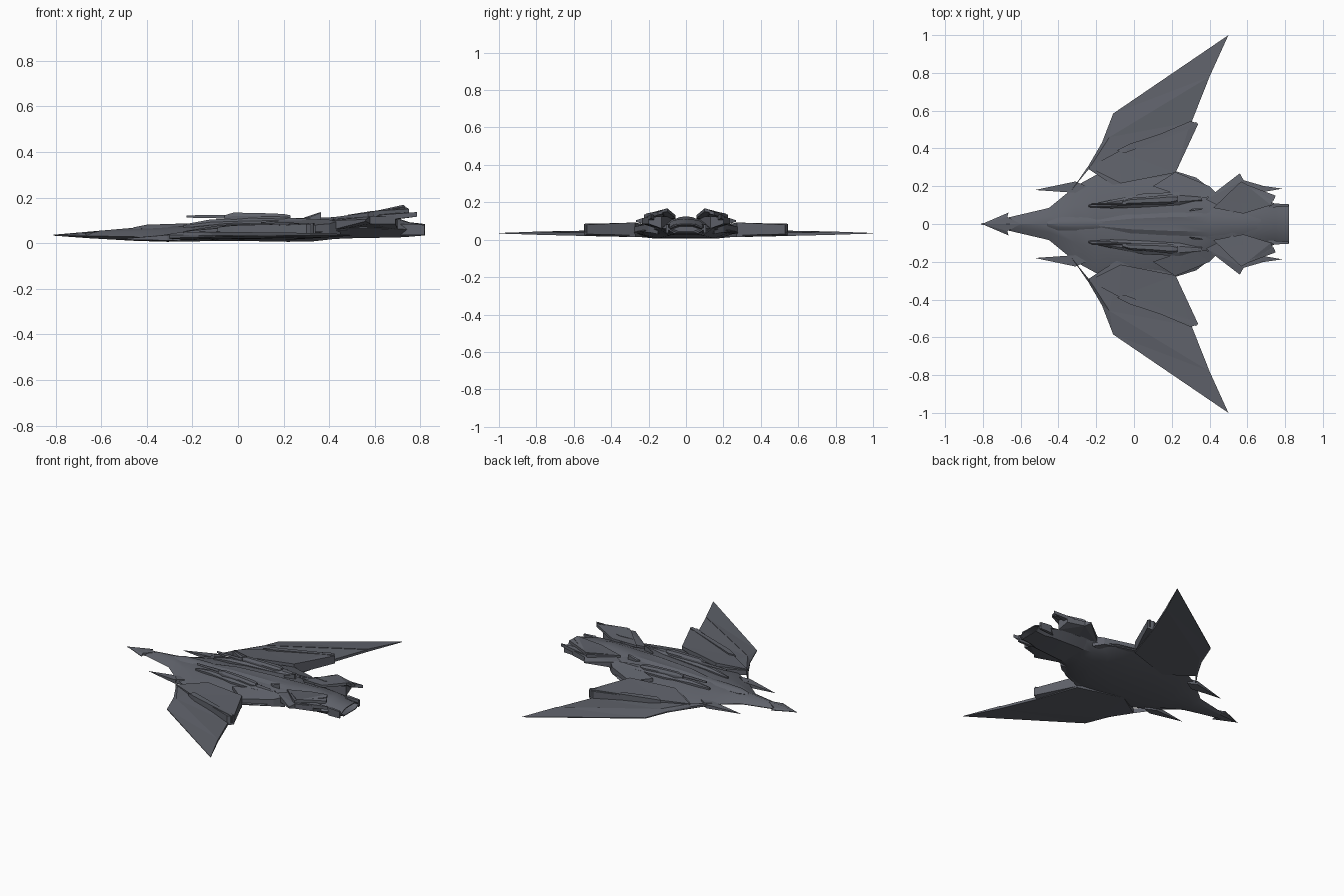
import bpy, bmesh

def material(name, c):
    m = bpy.data.materials.new(name)
    m.diffuse_color = (*c, 1)
    return m

GREY = material("slate grey hull", (0.115, 0.122, 0.145))

def finish(name, bm, mirror=False, smooth=0):
    bmesh.ops.recalc_face_normals(bm, faces=bm.faces)
    me = bpy.data.meshes.new(name)
    bm.to_mesh(me)
    bm.free()
    me.materials.append(GREY)
    ob = bpy.data.objects.new(name, me)
    bpy.context.collection.objects.link(ob)
    if mirror:
        mod = ob.modifiers.new("mirror", 'MIRROR')
        mod.use_axis = (False, True, False)
        mod.use_clip = True
    if smooth:
        bpy.ops.object.select_all(action='DESELECT')
        ob.select_set(True)
        bpy.context.view_layer.objects.active = ob
        bpy.ops.object.shade_smooth_by_angle(angle=smooth)
    return ob

def plate(name, pts):
    """Solid panel on both sides; each point is x, y, bottom z, top z."""
    bm = bmesh.new()
    lo = [bm.verts.new((x, y, a)) for x, y, a, b in pts]
    hi = [bm.verts.new((x, y, b)) for x, y, a, b in pts]
    n = len(pts)
    caps = [bm.faces.new(lo[::-1]), bm.faces.new(hi)]
    for i in range(n):
        j = (i + 1) % n
        bm.faces.new((lo[i], lo[j], hi[j], hi[i]))
    bmesh.ops.triangulate(bm, faces=caps)
    return finish(name, bm, True)

def loft(name, rings, mirror=False, smooth=0.5):
    bm = bmesh.new()
    vs = [[bm.verts.new(p) for p in r] for r in rings]
    n = len(vs[0])
    for a, b in zip(vs, vs[1:]):
        for i in range(n):
            j = (i + 1) % n
            bm.faces.new((a[i], a[j], b[j], b[i]))
    bm.faces.new(vs[0][::-1])
    bm.faces.new(vs[-1])
    return finish(name, bm, mirror, smooth)

def hull_ring(x, w, ze, zb, zm, zt):
    half = [(0.62 * w, zb), (w, ze), (0.5 * w, zm)]
    ring = [(0, zb)] + half + [(0, zt)] + [(-y, z) for y, z in half[::-1]]
    return [(x, y, z) for y, z in ring]

def bar_rings(y, stations):
    """Chamfered bar along x; stations are x, y shift, half width, bottom, top."""
    out = []
    for x, dy, w, a, b in stations:
        c, h = y + dy, (b - a) * 0.35
        out.append([(x, c - w, a), (x, c + w, a), (x, c + w, b - h),
                    (x, c + w * .5, b), (x, c - w * .5, b), (x, c - w, b - h)])
    return out

# Main fuselage: x, half width, edge z, bottom z, shoulder z, spine z
loft("fuselage", [hull_ring(*s) for s in [
    (-0.81, .002, .035, .033, .036, .037), (-0.66, .036, .032, .022, .045, .050),
    (-0.45, .085, .028, .010, .052, .068), (-0.31, .200, .028, .006, .056, .076),
    (-0.20, .260, .030, .008, .070, .080), (0.00, .285, .035, .010, .092, .088),
    (0.22, .280, .040, .006, .100, .095), (0.33, .245, .045, .008, .102, .100),
    (0.42, .175, .055, .018, .100, .108), (0.50, .140, .060, .022, .095, .110)]])

# Tail engine with a recessed nozzle
loft("tail_engine", [hull_ring(*s) for s in [
    (0.38, .150, .060, .018, .100, .105), (0.52, .150, .065, .022, .110, .122),
    (0.70, .130, .062, .025, .105, .110), (0.75, .105, .060, .028, .090, .092),
    (0.82, .103, .058, .034, .082, .084), (0.82, .090, .058, .039, .077, .078),
    (0.76, .070, .058, .045, .070, .070)]])
plate("nozzle_side", [(.70, .085, .035, .085), (.74, .108, .035, .085),
                      (.818, .106, .036, .080), (.818, .094, .036, .080)])

# Barbed nose
plate("nose_barb", [(-.805, 0, .033, .037), (-.665, .060, .030, .034),
                    (-.670, .038, .028, .044), (-.60, 0, .022, .055)])

# Canopy and spine plating
loft("canopy", [hull_ring(*s) for s in [
    (-.46, .012, .062, .05, .066, .069), (-.40, .035, .064, .05, .077, .081),
    (-.28, .042, .066, .05, .080, .085), (-.12, .030, .075, .06, .084, .088)]])
loft("spine_ridge", [hull_ring(*s) for s in [
    (-.20, .020, .078, .07, .082, .085), (-.02, .055, .085, .07, .102, .098),
    (.22, .075, .090, .07, .110, .106), (.40, .080, .095, .07, .113, .112),
    (.56, .060, .110, .09, .122, .124), (.68, .050, .100, .09, .108, .110)]])

# Wings: thin swept leading panel, main panel, thick inner panel
plate("wing_leading_panel", [
    (-.33, .18, .022, .036), (-.24, .31, .024, .035), (-.17, .43, .026, .034),
    (-.11, .585, .028, .034), (.50, 1.0, .033, .036), (.40, .78, .026, .044),
    (-.13, .46, .018, .050), (-.24, .29, .016, .050)])
plate("wing_main_panel", [
    (-.24, .29, .016, .048), (-.13, .46, .018, .048), (.40, .78, .026, .041),
    (.305, .54, .020, .038), (.22, .27, .015, .050), (-.07, .18, .012, .060)])
plate("wing_inner_panel", [
    (-.24, .30, .020, .052), (-.08, .385, .020, .066), (.30, .545, .020, .084),
    (.34, .53, .030, .080), (.22, .272, .024, .092), (-.07, .215, .020, .080)])
plate("wing_edge_strip", [
    (-.09, .39, .04, .070), (-.02, .425, .04, .078), (.33, .54, .04, .088),
    (.335, .52, .04, .088), (-.05, .375, .04, .078)])

# Forward prongs beside the neck
plate("forward_prong", [(-.525, .180, .016, .018), (-.31, .225, .012, .036),
                        (-.25, .20, .010, .045), (-.31, .165, .008, .038)])

# Dorsal guns with long barrels
for side, label in ((1, "left"), (-1, "right")):
    loft("dorsal_gun_" + label, bar_rings(.125 * side, [
        (-.06, -.012 * side, .010, .098, .122), (-.02, -.005 * side, .018, .092, .134),
        (.10, 0, .022, .092, .132), (.20, .006 * side, .026, .092, .128),
        (.23, .008 * side, .016, .095, .122)]), smooth=0)
    loft("gun_barrel_" + label, bar_rings(.105 * side, [
        (-.225, 0, .005, .112, .122), (-.04, 0, .006, .108, .124)]), smooth=0)
    loft("gun_fairing_" + label, bar_rings(.105 * side, [
        (-.24, -.01 * side, .006, .068, .082), (-.12, 0, .022, .070, .104),
        (.05, .02 * side, .036, .075, .110), (.24, .03 * side, .034, .080, .110),
        (.36, .03 * side, .015, .080, .104)]), smooth=0)

# Small spine fins
plate("spine_fin", [(.29, .068, .10, .112), (.36, .078, .10, .136),
                    (.365, .086, .10, .134), (.31, .080, .10, .112)])

# Hull shoulders that run from the wing root into the tail
plate("root_shoulder", [(.10, .20, .03, .092), (.22, .275, .03, .070),
                        (.40, .200, .04, .085), (.45, .150, .03, .100),
                        (.30, .130, .03, .108)])

# Tail fins: lower wedge, upper raised blades and rear spikes
plate("tail_fin_lower", [
    (.38, .130, .050, .098), (.56, .268, .096, .104), (.58, .232, .085, .116),
    (.69, .200, .085, .120), (.70, .130, .060, .125), (.52, .060, .060, .120)])
plate("tail_fin_upper", [
    (.42, .085, .100, .114), (.55, .210, .104, .132), (.57, .225, .108, .134),
    (.735, .125, .146, .160), (.725, .100, .150, .168), (.58, .055, .115, .130)])
plate("tail_blade", [
    (.48, .130, .105, .124), (.58, .215, .105, .140), (.75, .150, .132, .150),
    (.74, .125, .138, .156), (.56, .110, .112, .132)])
plate("tail_spike", [
    (.56, .215, .095, .120), (.68, .202, .105, .128), (.785, .187, .116, .136),
    (.70, .172, .105, .132), (.58, .170, .090, .125)])
